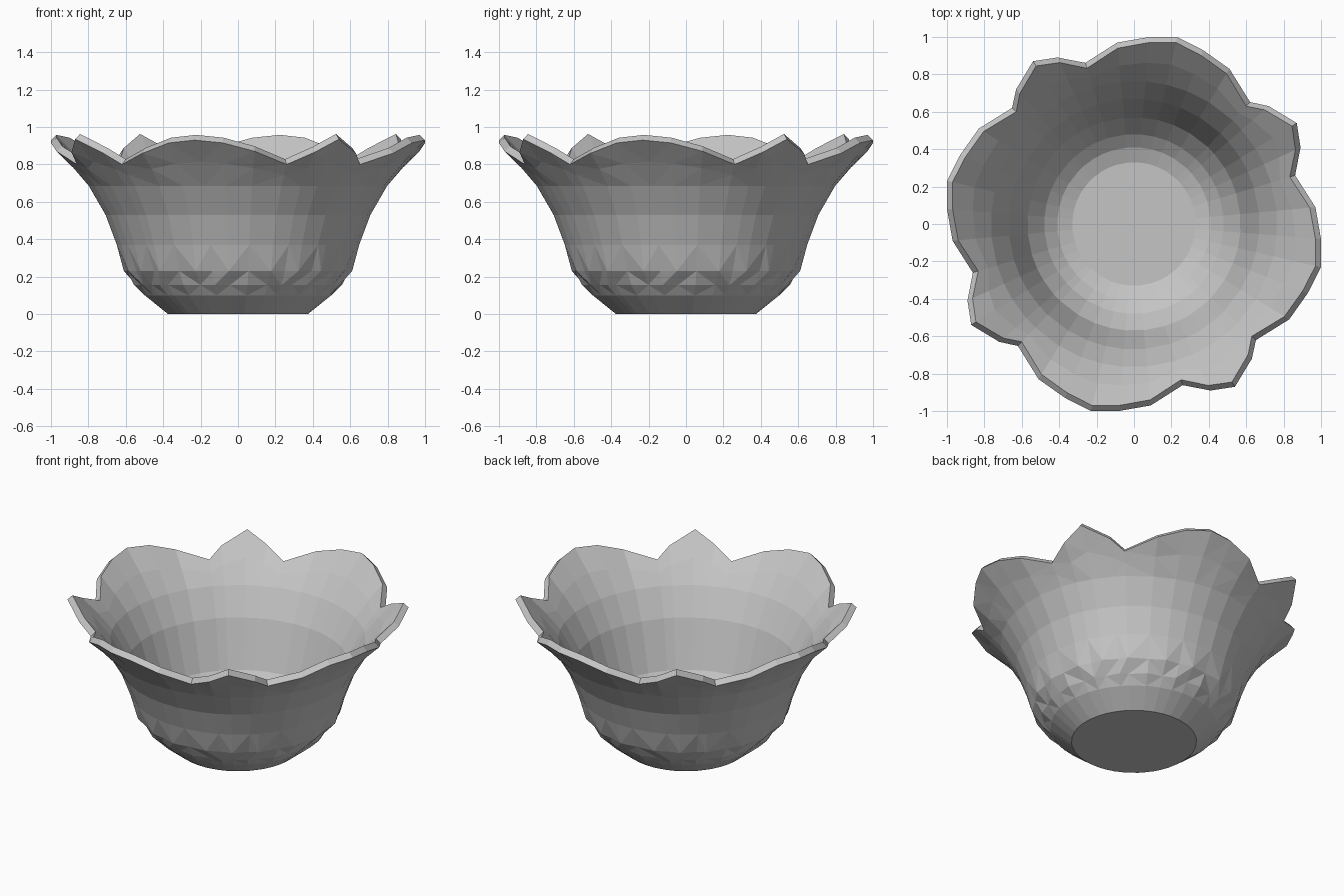
import bpy, bmesh, math

if "Cube" in bpy.data.objects:
    bpy.data.objects.remove(bpy.data.objects["Cube"])

# One quarter of the scalloped rim: (angle in degrees, radius, height).
# A narrow pointed petal followed by a broad rounded one.
QUARTER_RIM = [
    (16.8, 0.90, 0.80), (24.7, 0.98, 0.865), (31.8, 1.024, 0.935), (41.2, 0.957, 0.86),
    (46.4, 0.90, 0.80), (58.4, 0.974, 0.86), (68.3, 1.0, 0.915), (77.0, 1.026, 0.93),
    (85.4, 1.003, 0.915), (95.3, 0.974, 0.87),
]
RIM = [(math.radians(a + 90 * q), r, z) for q in range(4) for a, r, z in QUARTER_RIM]
N = len(RIM)

# Wall profiles (radius, height) below the petals
OUTER = [(0.375, 0.0), (0.50, 0.10), (0.55, 0.155), (0.605, 0.23), (0.65, 0.37),
         (0.71, 0.53), (0.80, 0.685)]
INNER = [(0.33, 0.03), (0.41, 0.06), (0.48, 0.115), (0.57, 0.23), (0.67, 0.53), (0.765, 0.70)]

grey = bpy.data.materials.new("grey")
grey.diffuse_color = (0.56, 0.56, 0.56, 1)
grey.use_nodes = True
grey.node_tree.nodes["Principled BSDF"].inputs["Base Color"].default_value = grey.diffuse_color

bm = bmesh.new()


def ring(fn):
    """One vertex per rim column; fn gives radius and height."""
    verts = []
    for i, (a, rr, rz) in enumerate(RIM):
        r, z = fn(i, rr, rz)
        verts.append(bm.verts.new((r * math.cos(a), r * math.sin(a), z)))
    return verts


def bridge(lower, upper):
    faces = []
    for i in range(N):
        j = (i + 1) % N
        faces.append(bm.faces.new((lower[i], lower[j], upper[j], upper[i])))
    return faces


def wall(profile, dr, dz):
    """Rings up the profile, then flaring out to the scalloped rim."""
    rings = [ring(lambda i, rr, rz, p=p: p) for p in profile]
    r0, z0 = profile[-1]
    rings.append(ring(lambda i, rr, rz: (r0 + 0.48 * (rr + dr - r0), z0 + 0.52 * (rz + dz - z0))))
    rings.append(ring(lambda i, rr, rz: (rr + dr, rz + dz)))
    return rings


outer = wall(OUTER, 0, 0)
inner = wall(INNER, -0.03, 0.028)

# Faint carved facets low on the outside
for k, depth in ((2, 0.014), (3, 0.012)):
    for i, v in enumerate(outer[k]):
        s = 1 + depth * (1 if (i + k) % 2 else -1)
        v.co.x *= s
        v.co.y *= s

outside_faces = []
for a, b in zip(outer, outer[1:]):
    outside_faces += bridge(a, b)
for a, b in zip(inner, inner[1:]):
    bridge(b, a)
bridge(outer[-1], inner[-1])           # rim edge
bm.faces.new(list(reversed(outer[0])))  # underside
bm.faces.new(inner[0])                  # inner floor
bmesh.ops.triangulate(bm, faces=outside_faces)
bmesh.ops.recalc_face_normals(bm, faces=bm.faces)

mesh = bpy.data.meshes.new("petal_bowl")
bm.to_mesh(mesh)
bm.free()
mesh.materials.append(grey)
bowl = bpy.data.objects.new("petal_bowl", mesh)
bpy.context.collection.objects.link(bowl)
